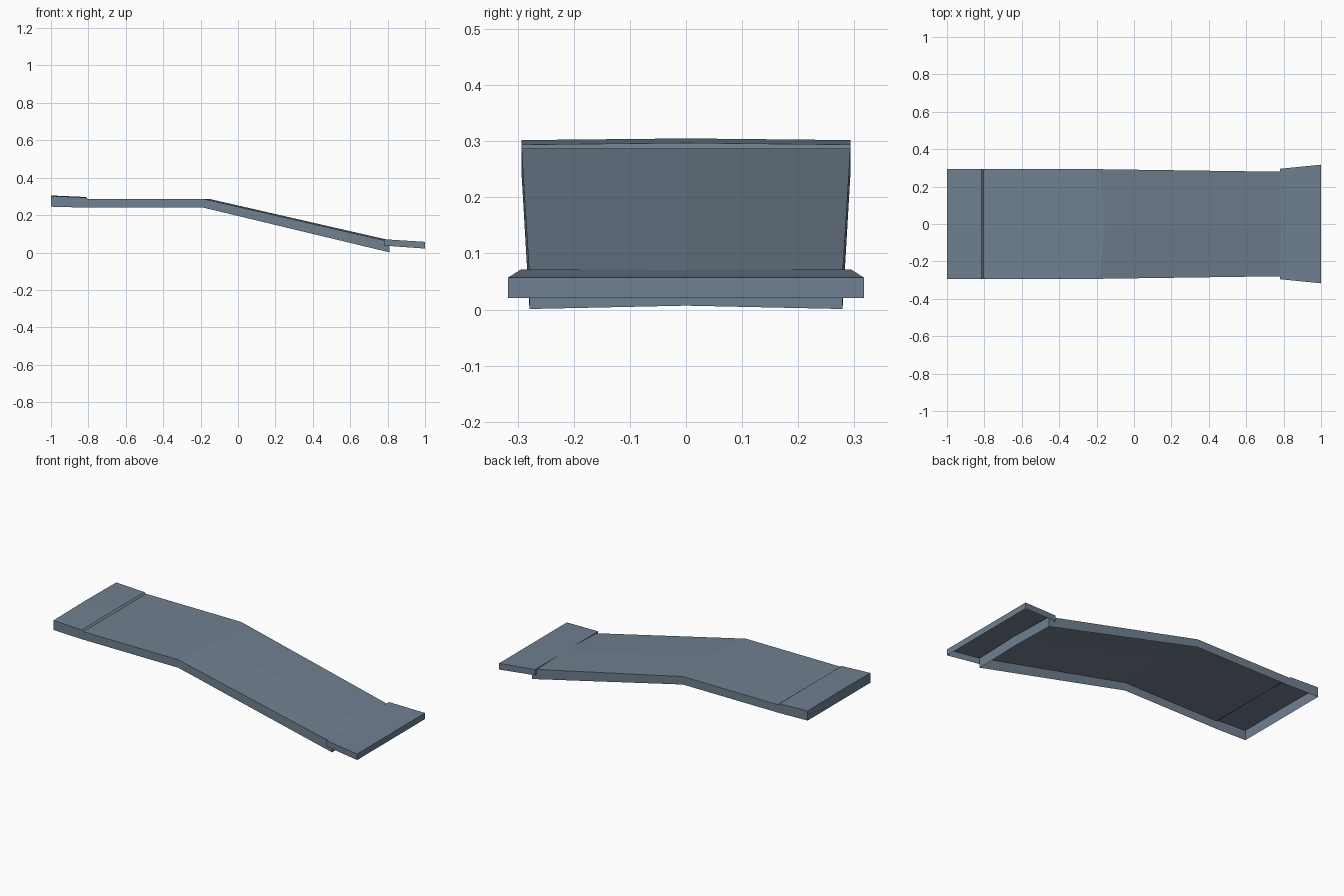
import bpy, bmesh

if "Cube" in bpy.data.objects:
    bpy.data.objects.remove(bpy.data.objects["Cube"])

slate = bpy.data.materials.new("slate_gray")
slate.diffuse_color = (0.162, 0.216, 0.279, 1)
slate.use_nodes = True
slate.node_tree.nodes["Principled BSDF"].inputs["Base Color"].default_value = slate.diffuse_color


def shell(name, sections, cap_start=True, cap_end=True):
    """Open-bottomed cambered channel lofted along x.
    Section: (x edge, x centre, half width, z top edge, z top centre,
              z bottom edge, z bottom centre)"""
    bm = bmesh.new()
    rings = []
    for xe, xc, w, te, tc, be, bc in sections:
        pts = [(xe, -w, be), (xe, -w, te), (xc, 0, tc), (xe, w, te), (xe, w, be)]
        rings.append([bm.verts.new(p) for p in pts])
    # top deck and side skirts
    for a, b in zip(rings, rings[1:]):
        for i in range(4):
            bm.faces.new((a[i], b[i], b[i + 1], a[i + 1]))
    # end walls, split along the centre line
    for use, ring, sec, flip in ((cap_start, rings[0], sections[0], False),
                                 (cap_end, rings[-1], sections[-1], True)):
        if not use:
            continue
        mid = bm.verts.new((sec[1], 0, sec[6]))
        for quad in ((ring[0], ring[1], ring[2], mid), (mid, ring[2], ring[3], ring[4])):
            bm.faces.new(quad[::-1] if flip else quad)
    mesh = bpy.data.meshes.new(name)
    bm.to_mesh(mesh)
    bm.free()
    mesh.materials.append(slate)
    obj = bpy.data.objects.new(name, mesh)
    bpy.context.collection.objects.link(obj)
    return obj


# Long deck: raised head strip, small step, flat run, then the slope
shell("ramp_deck", [
    (-1.0, -1.0, 0.293, 0.302, 0.305, 0.245, 0.245),
    (-0.815, -0.815, 0.293, 0.294, 0.297, 0.24, 0.24),
    (-0.805, -0.805, 0.293, 0.287, 0.287, 0.24, 0.24),
    (-0.185, -0.155, 0.293, 0.287, 0.287, 0.24, 0.24),
    (0.81, 0.81, 0.279, 0.059, 0.066, 0.001, 0.007),
])

# Flared landing lip at the low end
shell("landing_lip", [
    (0.78, 0.78, 0.295, 0.071, 0.071, 0.037, 0.037),
    (1.0, 1.0, 0.317, 0.057, 0.057, 0.021, 0.021),
])
